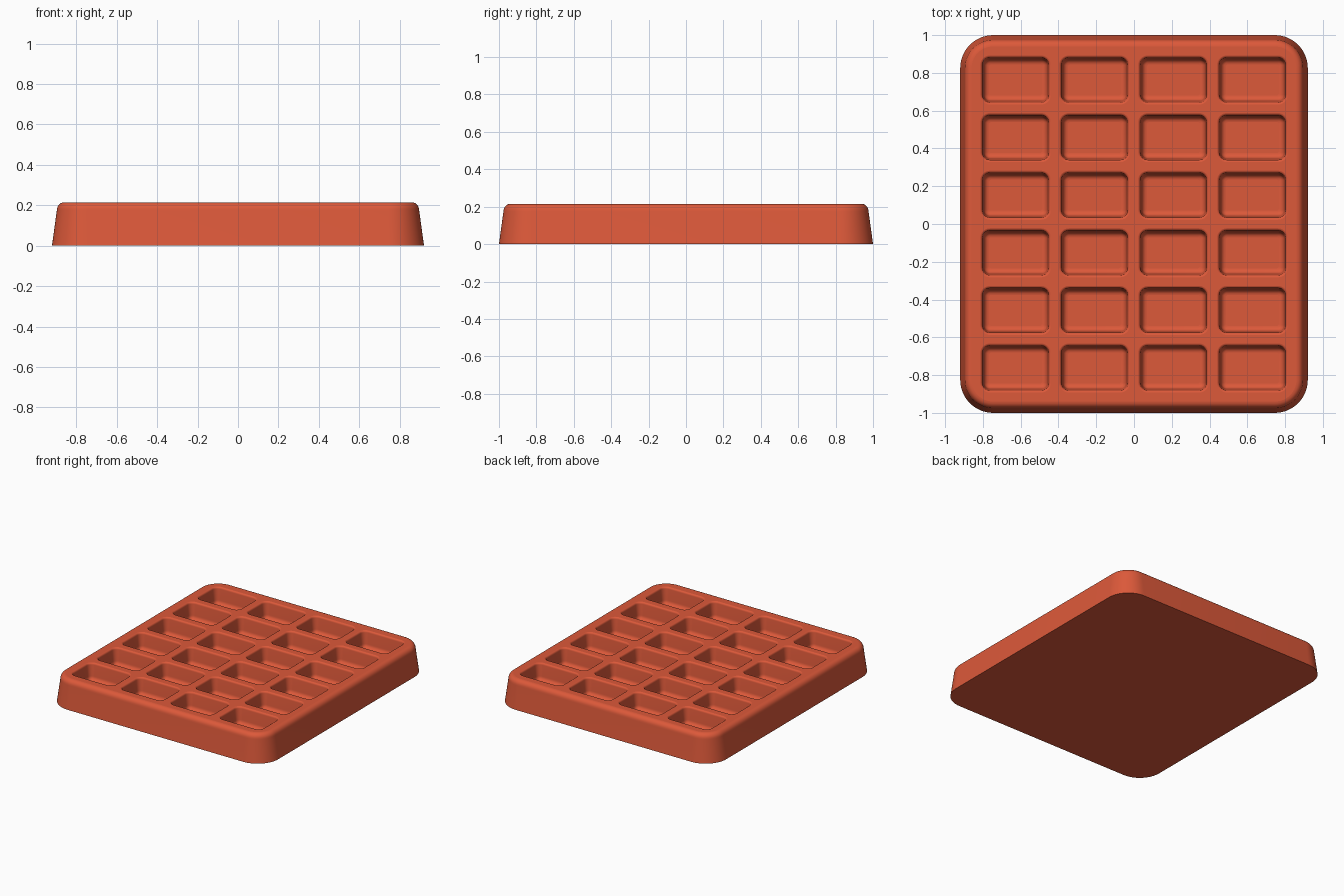
import bpy
import bmesh
from math import cos, sin, pi

cube = bpy.data.objects.get("Cube")
if cube:
    bpy.data.objects.remove(cube, do_unlink=True)

HALF_X, HALF_Y, HEIGHT = 0.92, 1.0, 0.215
COLUMNS, ROWS = 4, 6
PITCH_X, PITCH_Y = 0.418, 0.305

terracotta = bpy.data.materials.new("terracotta_red")
terracotta.use_nodes = True
colour = (0.72, 0.1, 0.042, 1)
terracotta.diffuse_color = colour
terracotta.node_tree.nodes["Principled BSDF"].inputs["Base Color"].default_value = colour

bm = bmesh.new()


def ring(cx, cy, hx, hy, radius, z, steps):
    """Rounded rectangle of vertices, counter-clockwise from above."""
    verts = []
    for quarter, (sx, sy) in enumerate(((1, 1), (-1, 1), (-1, -1), (1, -1))):
        for i in range(steps + 1):
            a = (quarter + i / steps) * pi / 2
            verts.append(bm.verts.new((cx + sx * (hx - radius) + radius * cos(a),
                                       cy + sy * (hy - radius) + radius * sin(a), z)))
    return verts


def loft(profile, cx, cy, hx, hy, radius, steps):
    """Join rings that follow an (inset, height) profile."""
    rings = [ring(cx, cy, hx - d, hy - d, max(radius - d, 0.012), z, steps)
             for d, z in profile]
    for low, high in zip(rings, rings[1:]):
        for i in range(len(low)):
            j = (i + 1) % len(low)
            bm.faces.new((low[i], low[j], high[j], high[i])).smooth = True
    return rings[0], rings[-1]


def arc(start, end, bulge_first, steps=6):
    """Quarter-ellipse; bulge_first keeps the height changing first."""
    (d0, z0), (d1, z1) = start, end
    points = []
    for i in range(steps + 1):
        a = i / steps * pi / 2
        u, v = (1 - cos(a), sin(a)) if bulge_first else (sin(a), 1 - cos(a))
        points.append((d0 + (d1 - d0) * u, z0 + (z1 - z0) * v))
    return points


def rim_edges(verts):
    return [bm.edges.get((verts[i - 1], verts[i])) for i in range(len(verts))]


# Tapered outer wall with rounded top edge, and flat underside
outer = [(0, 0)] + arc((0.024, HEIGHT - 0.04), (0.06, HEIGHT), True)
bottom, top = loft(outer, 0, 0, HALF_X, HALF_Y, 0.175, 14)
bm.faces.new(bottom[::-1])
top_edges = rim_edges(top)

# Grid of compartments with softened rims and filleted floors
pocket = (arc((0, HEIGHT), (0.012, HEIGHT - 0.014), False, 4)
          + arc((0.02, HEIGHT - 0.095), (0.048, HEIGHT - 0.125), True))
for col in range(COLUMNS):
    for row in range(ROWS):
        cx = (col - (COLUMNS - 1) / 2) * PITCH_X
        cy = (row - (ROWS - 1) / 2) * PITCH_Y
        rim, floor = loft(pocket, cx, cy, 0.188, 0.13, 0.052, 7)
        bm.faces.new(floor)
        top_edges += rim_edges(rim)

# Flat top between the compartments
bmesh.ops.triangle_fill(bm, edges=top_edges, use_beauty=True, normal=(0, 0, 1))
bmesh.ops.recalc_face_normals(bm, faces=bm.faces)

mesh = bpy.data.meshes.new("compartment_tray")
bm.to_mesh(mesh)
bm.free()
mesh.materials.append(terracotta)
tray = bpy.data.objects.new("compartment_tray", mesh)
bpy.context.collection.objects.link(tray)
